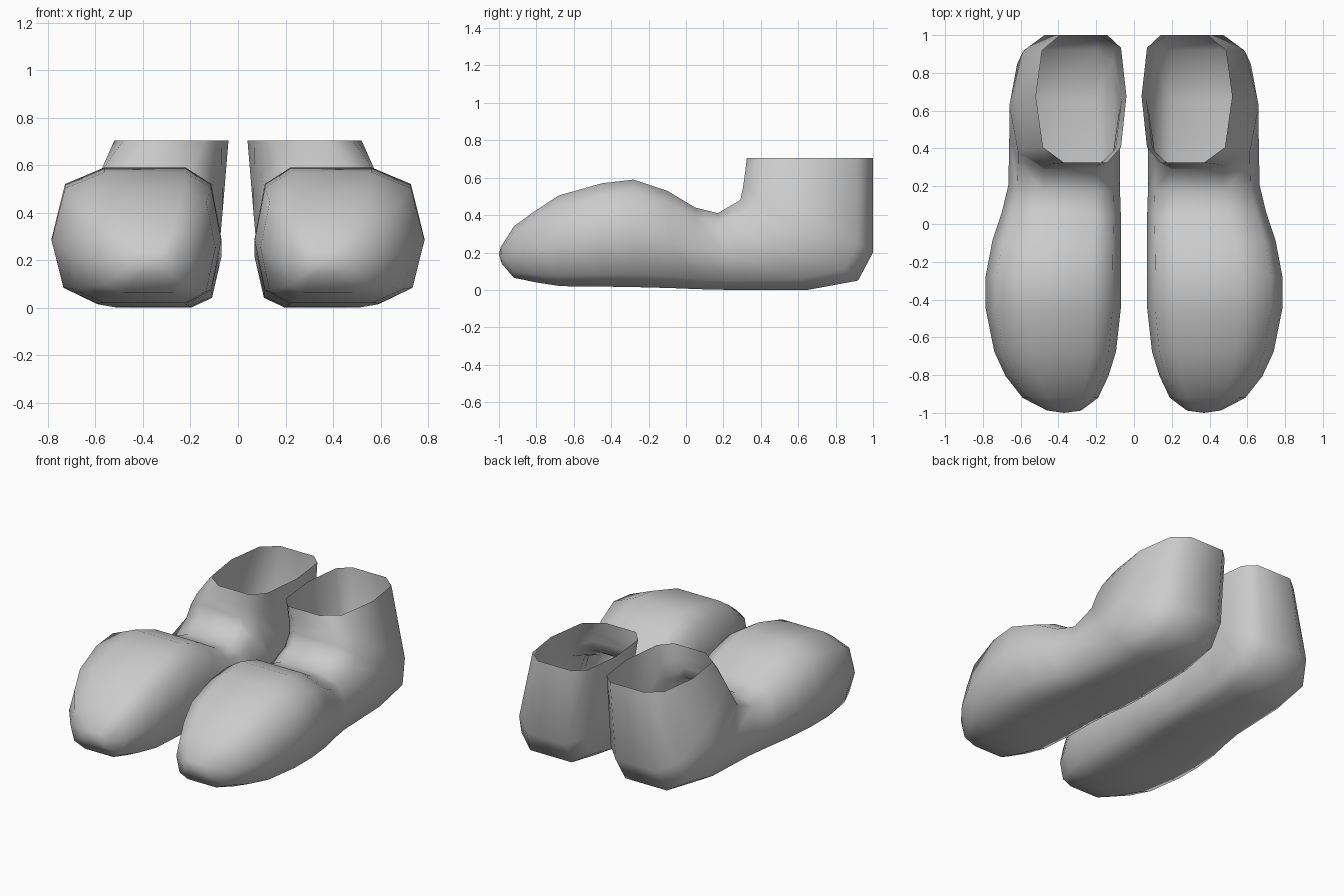
import bpy
import bmesh

cube = bpy.data.objects.get("Cube")
if cube:
    bpy.data.objects.remove(cube, do_unlink=True)

GREY = (0.6, 0.6, 0.6, 1.0)
mat = bpy.data.materials.new("plain_grey")
mat.use_nodes = True
mat.diffuse_color = GREY
bsdf = next(n for n in mat.node_tree.nodes if n.type == "BSDF_PRINCIPLED")
bsdf.inputs["Base Color"].default_value = GREY

# Ten-sided cross-section: (across from inner to outer side, down from upper edge)
SECTION = [(.21, 0), (.69, 0), (.92, .12), (1, .52), (.93, .88),
           (.73, 1), (.21, 1), (.06, .9), (0, .52), (.06, .12)]

# Rings from toe to ankle: upper edge (y, z), lower edge (y, z), inner x, outer x
RINGS = [
    ((-.99, .23), (-.985, .14), .28, .46),
    ((-.92, .34), (-.92, .065), .19, .59),
    ((-.81, .42), (-.80, .04), .135, .68),
    ((-.68, .505), (-.67, .02), .095, .74),
    ((-.45, .57), (-.45, .018), .07, .785),
    ((-.28, .59), (-.27, .015), .07, .785),
    ((-.10, .53), (-.08, .01), .07, .75),
    ((.05, .44), (.07, .004), .07, .70),
    ((.17, .41), (.24, 0), .075, .665),
    ((.29, .48), (.65, 0), .075, .66),
    ((.305, .55), (.92, .05), .075, .66),
    ((.315, .62), (1.0, .20), .065, .625),
    ((.325, .705), (1.0, .705), .04, .52),
]


def make_shoe(name, side):
    """Loft the rings into one shoe, closed at the toe and open at the ankle."""
    bm = bmesh.new()
    loops = []
    for (ty, tz), (by, bz), inner, outer in RINGS:
        loops.append([bm.verts.new((side * (inner + u * (outer - inner)),
                                    ty + t * (by - ty),
                                    tz + t * (bz - tz))) for u, t in SECTION])
    n = len(SECTION)
    for a, b in zip(loops, loops[1:]):
        for i in range(n):
            j = (i + 1) % n
            bm.faces.new((a[i], a[j], b[j], b[i]))
    # Toe tip
    tip = bm.verts.new((side * .37, -1.0, .19))
    for i in range(n):
        bm.faces.new((loops[0][(i + 1) % n], loops[0][i], tip))
    bmesh.ops.recalc_face_normals(bm, faces=bm.faces)
    for f in bm.faces:
        f.smooth = True
    mesh = bpy.data.meshes.new(name)
    bm.to_mesh(mesh)
    bm.free()
    mesh.materials.append(mat)
    obj = bpy.data.objects.new(name, mesh)
    bpy.context.scene.collection.objects.link(obj)
    return obj


make_shoe("left_shoe", 1)
make_shoe("right_shoe", -1)
